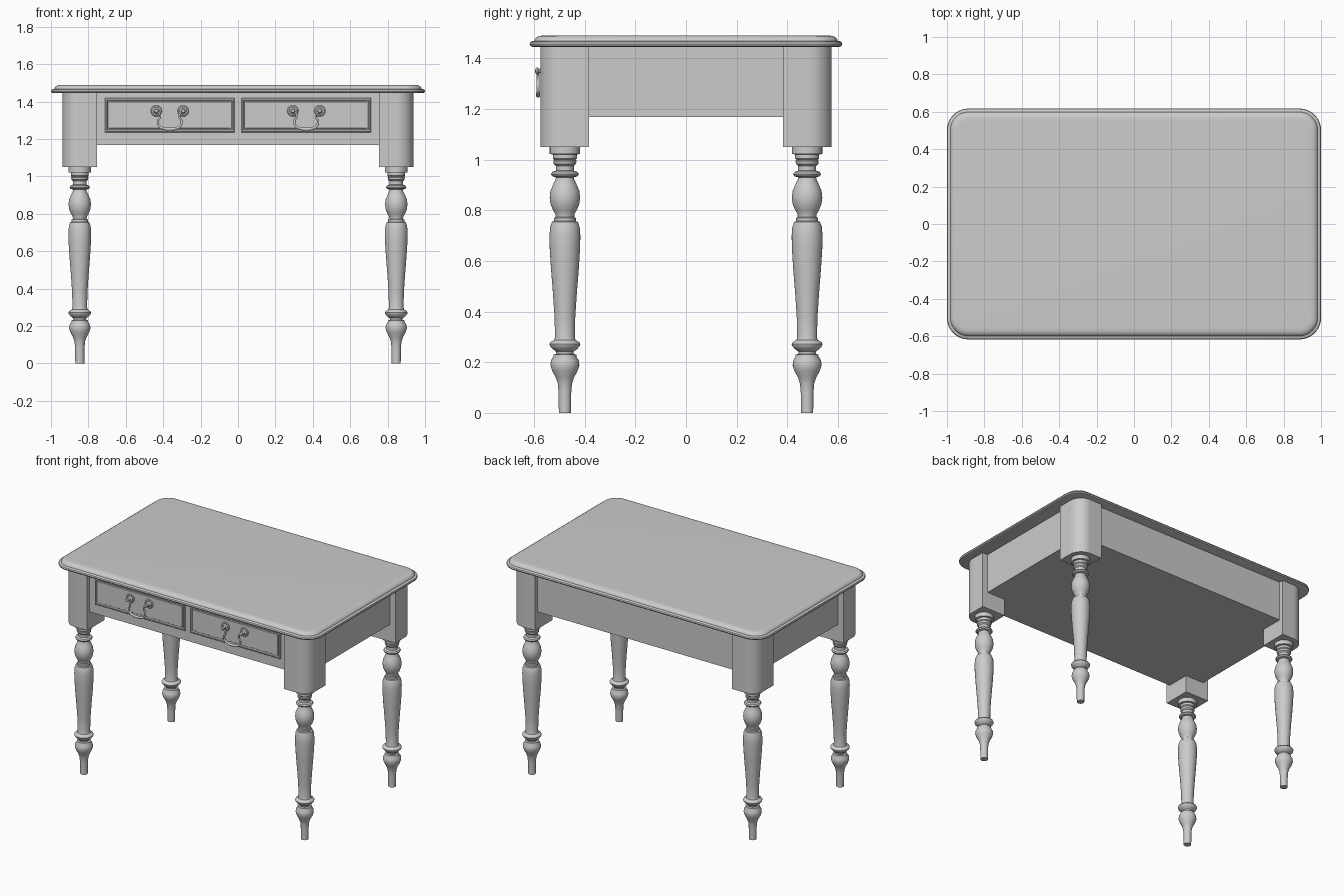
import bpy, bmesh
from math import sin, cos, pi, radians
from mathutils import Vector

if "Cube" in bpy.data.objects:
    bpy.data.objects.remove(bpy.data.objects["Cube"])


def finish(bm, name, smooth=True):
    bmesh.ops.recalc_face_normals(bm, faces=bm.faces)
    me = bpy.data.meshes.new(name)
    bm.to_mesh(me)
    bm.free()
    ob = bpy.data.objects.new(name, me)
    bpy.context.collection.objects.link(ob)
    if smooth:
        bpy.ops.object.select_all(action='DESELECT')
        ob.select_set(True)
        bpy.context.view_layer.objects.active = ob
        bpy.ops.object.shade_smooth_by_angle(angle=radians(35))
    return ob


def loft(loops, name):
    """Skin equal-length closed loops and cap both ends."""
    bm = bmesh.new()
    rows = [[bm.verts.new(p) for p in loop] for loop in loops]
    n = len(rows[0])
    for a, b in zip(rows, rows[1:]):
        for i in range(n):
            j = (i + 1) % n
            bm.faces.new((a[i], a[j], b[j], b[i]))
    bm.faces.new(rows[0])
    bm.faces.new(rows[-1])
    return finish(bm, name)


def arc(cx, cy, r, a0, steps=10):
    return [(cx + r * cos(a0 + pi / 2 * i / steps), cy + r * sin(a0 + pi / 2 * i / steps))
            for i in range(steps + 1)]


def rounded_rect(hx, hy, r, z):
    pts = []
    for k, (sx, sy) in enumerate([(1, 1), (-1, 1), (-1, -1), (1, -1)]):
        pts += arc(sx * (hx - r), sy * (hy - r), r, k * pi / 2)
    return [(x, y, z) for x, y in pts]


def lathe(profile, name, centre, axis='z', n=32):
    """Profile of (radius, height); axis 'y' turns towards the front."""
    loops = []
    for r, h in profile:
        ring = []
        for i in range(n):
            c, s = r * cos(2 * pi * i / n), r * sin(2 * pi * i / n)
            p = Vector((c, s, h)) if axis == 'z' else Vector((c, -h, s))
            ring.append(p + Vector(centre))
        loops.append(ring)
    return loft(loops, name)


def box(name, x0, x1, y0, y1, z0, z1):
    return loft([[(x0, y0, z), (x1, y0, z), (x1, y1, z), (x0, y1, z)] for z in (z0, z1)], name)


# Moulded table top: (inset, height)
edge = [(0.012, 1.445), (0.003, 1.448), (0, 1.455), (0.003, 1.463), (0.01, 1.467),
        (0.018, 1.468), (0.02, 1.474), (0.026, 1.481), (0.036, 1.487), (0.05, 1.4895), (0.065, 1.49)]
loft([rounded_rect(1 - d, 0.617 - d, 0.115 - d, z) for d, z in edge], "table_top")

# Apron carcass with closed underside
box("apron", -0.897, 0.897, -0.545, 0.545, 1.168, 1.447)

# Turned leg profile: (radius, height)
leg = [(0.024, 0), (0.025, 0.08), (0.028, 0.115), (0.036, 0.14), (0.05, 0.165), (0.057, 0.187),
       (0.055, 0.207), (0.045, 0.222), (0.045, 0.23), (0.034, 0.233), (0.035, 0.242), (0.048, 0.252),
       (0.059, 0.264), (0.061, 0.272), (0.056, 0.28), (0.042, 0.288), (0.039, 0.3), (0.041, 0.38),
       (0.047, 0.47), (0.055, 0.57), (0.06, 0.65), (0.061, 0.7), (0.058, 0.735), (0.051, 0.754),
       (0.043, 0.757), (0.043, 0.769), (0.037, 0.773), (0.038, 0.785), (0.048, 0.802), (0.057, 0.825),
       (0.06, 0.85), (0.057, 0.876), (0.047, 0.9), (0.037, 0.921), (0.036, 0.93), (0.05, 0.934),
       (0.055, 0.942), (0.05, 0.951), (0.036, 0.956), (0.036, 0.975), (0.044, 0.983), (0.046, 0.995),
       (0.042, 0.999), (0.047, 1.004), (0.047, 1.02), (0.06, 1.022), (0.06, 1.055)]

for sx, xn in ((-1, "left"), (1, "right")):
    for sy, yn in ((-1, "front"), (1, "back")):
        lathe(leg, f"{yn}_{xn}_leg", (sx * 0.846, sy * 0.478, 0))
        # Corner block, rounded on the outer corner
        outline = [(0.755, 0.383), (0.938, 0.383)] + arc(0.848, 0.485, 0.09, 0, 12) + [(0.755, 0.575)]
        loft([[(sx * x, sy * y, z) for x, y in outline] for z in (1.05, 1.447)], f"{yn}_{xn}_block")


def drawer(cx, name):
    # Drawer front: raised bead around a flat panel, (inset, y)
    steps = [(0, -0.54), (0, -0.552), (0.004, -0.556), (0.011, -0.556), (0.015, -0.549),
             (0.02, -0.549), (0.022, -0.552)]
    loops = []
    for d, y in steps:
        hx, z0, z1 = 0.346 - d, 1.236 + d, 1.42 - d
        loops.append([(cx - hx, y, z0), (cx + hx, y, z0), (cx + hx, y, z1), (cx - hx, y, z1)])
    loft(loops, name + "_drawer_front")

    # Rosettes with knob ends
    rosette = [(0.03, -0.003), (0.03, 0.003), (0.026, 0.007), (0.019, 0.006), (0.014, 0.009),
               (0.009, 0.012), (0.008, 0.028), (0.012, 0.031), (0.013, 0.036), (0.009, 0.042), (0.003, 0.044)]
    for s in (-1, 1):
        lathe(rosette, name + "_rosette", (cx + s * 0.072, -0.552, 1.35), 'y', 24)

    # Swan-neck bail handle: (x, z, thickness factor)
    half = [(0.072, 1.348, 0.8), (0.054, 1.335, 0.8), (0.052, 1.317, 0.8), (0.063, 1.297, 0.85),
            (0.057, 1.271, 0.95), (0.034, 1.257, 1.1)]
    pts = [(-x, z, t) for x, z, t in half] + [(0, 1.253, 1.25)] + half[::-1]
    cu = bpy.data.curves.new(name + "_handle", 'CURVE')
    cu.dimensions = '3D'
    cu.bevel_depth = 0.007
    cu.bevel_resolution = 3
    cu.resolution_u = 6
    cu.use_fill_caps = True
    sp = cu.splines.new('BEZIER')
    sp.bezier_points.add(len(pts) - 1)
    for bp, (x, z, t) in zip(sp.bezier_points, pts):
        bp.co = (cx + x, -0.584, z)
        bp.radius = t
        bp.handle_left_type = bp.handle_right_type = 'AUTO'
    ob = bpy.data.objects.new(name + "_handle", cu)
    bpy.context.collection.objects.link(ob)


drawer(-0.365, "left")
drawer(0.365, "right")
